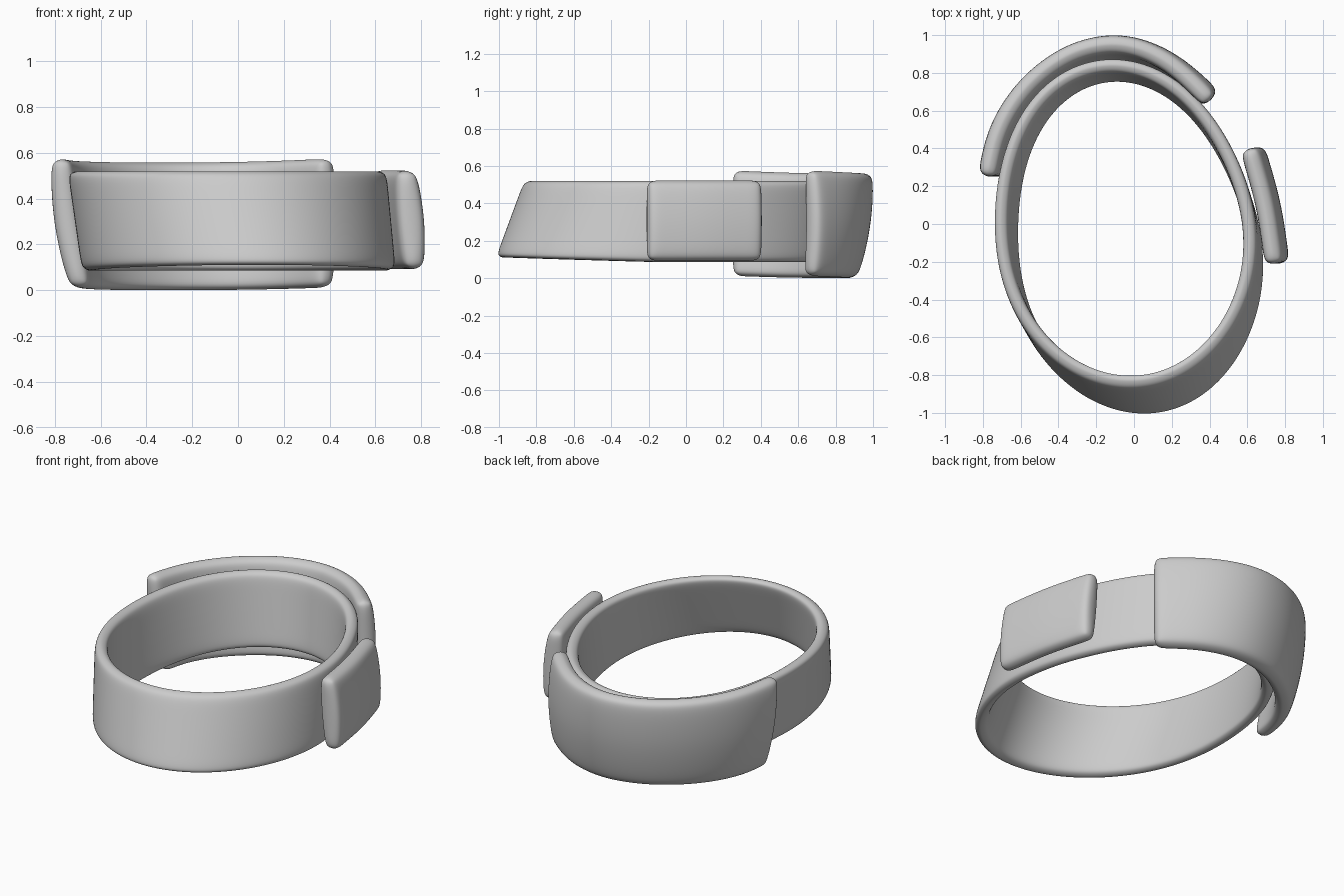
import bpy, bmesh, math
from mathutils import Vector

cube = bpy.data.objects.get("Cube")
if cube:
    bpy.data.objects.remove(cube)

grey = bpy.data.materials.new("plain grey")
grey.use_nodes = True
colour = (0.6, 0.6, 0.6, 1)
grey.diffuse_color = colour
grey.node_tree.nodes["Principled BSDF"].inputs["Base Color"].default_value = colour

ROWS = 4


def oval(cx, cy, a, b, tilt, egg=0.025, count=48):
    """Closed tilted egg, counter-clockwise, fuller towards -x -y."""
    axis = Vector((-math.sin(tilt), math.cos(tilt)))
    side = Vector((math.cos(tilt), math.sin(tilt)))
    out = []
    for i in range(count):
        t = 2 * math.pi * i / count
        p = side * b * math.cos(t) + axis * a * math.sin(t)
        ang = math.atan2(p.y, p.x)
        push = egg * math.sin(2 * ang) * math.sin(ang + math.pi / 4)
        out.append(Vector((cx, cy)) + p - p.normalized() * push)
    return out


def smooth_path(points, steps=2):
    """Curve passing through every point."""
    p = [Vector(q) for q in points]
    p = [2 * p[0] - p[1]] + p + [2 * p[-1] - p[-2]]
    out = []
    for a, b, c, d in zip(p, p[1:], p[2:], p[3:]):
        for k in range(steps):
            t = k / steps
            out.append(0.5 * (2 * b + (c - a) * t + (2 * a - 5 * b + 4 * c - d) * t * t
                              + (3 * b - a - 3 * c + d) * t ** 3))
    return out + [p[-2]]


def band(name, bottom, top, z_range, thick, bevel, bulge=0, taper=0, closed=False):
    """Wall between two plan curves, with rounded rims and ends."""
    bm = bmesh.new()
    n = len(top)
    rings = []
    for i in range(n):
        outer, inner = [], []
        z0, z1 = z_range(i / (n - 1))
        for r in range(ROWS + 1):
            s = r / ROWS
            row = [bottom[j].lerp(top[j], s) for j in
                   ((i - 1) % n if closed else max(i - 1, 0), i,
                    (i + 1) % n if closed else min(i + 1, n - 1))]
            tangent = (row[2] - row[0]).normalized()
            normal = Vector((tangent.y, -tangent.x))
            arch = math.sin(math.pi * s)
            mid = row[1] + normal * bulge * arch
            half = 0.5 * thick * (1 - taper * (1 - arch))
            z = z0 + (z1 - z0) * s
            for side, store in ((half, outer), (-half, inner)):
                q = mid + normal * side
                store.append(bm.verts.new((q.x, q.y, z)))
        rings.append(outer + inner[::-1])
    size = len(rings[0])
    for i in range(n if closed else n - 1):
        a, b = rings[i], rings[(i + 1) % n]
        for k in range(size):
            m = (k + 1) % size
            bm.faces.new((a[k], b[k], b[m], a[m]))
    if not closed:
        # End caps, one quad per row
        for ring in (rings[0], rings[-1]):
            for k in range(ROWS):
                bm.faces.new((ring[k], ring[k + 1], ring[-k - 2], ring[-k - 1]))
    bmesh.ops.recalc_face_normals(bm, faces=bm.faces)
    for face in bm.faces:
        face.smooth = True
    mesh = bpy.data.meshes.new(name)
    bm.to_mesh(mesh)
    bm.free()
    mesh.materials.append(grey)
    obj = bpy.data.objects.new(name, mesh)
    bpy.context.collection.objects.link(obj)
    mod = obj.modifiers.new("rounded rims", "BEVEL")
    mod.width = bevel
    mod.segments = 2
    mod.limit_method = "ANGLE"
    mod.angle_limit = math.radians(50)
    obj.modifiers.new("smooth surface", "SUBSURF").levels = 2


# Leaning oval ring
band("oval_ring",
     oval(0, -0.1, 0.89, 0.64, math.radians(10)),
     oval(-0.05, 0.005, 0.84, 0.655, math.radians(8.5)),
     lambda u: (0.085 + 0.026 * max(0, -math.sin(2 * math.pi * u)), 0.52),
     0.075, 0.032, closed=True)

# Tall curved guard behind the ring, running left to right
guard_top = smooth_path([(0.4, 0.65), (0.24, 0.81), (0.07, 0.915), (-0.12, 0.955),
                         (-0.335, 0.905), (-0.53, 0.77), (-0.665, 0.6),
                         (-0.74, 0.43), (-0.778, 0.25)])
guard_bottom = []
for i, p in enumerate(guard_top):
    u = i / (len(guard_top) - 1)
    guard_bottom.append(p + Vector((0.085 * u ** 1.5, -0.09 * math.sin(math.pi * u))))
band("back_guard", guard_bottom, guard_top,
     lambda u: (0.012 * (2 * u - 1) ** 2, 0.558 + 0.018 * (2 * u - 1) ** 2),
     0.115, 0.042, bulge=0.02, taper=0.15)

# Short plate on the left side
plate_top = smooth_path([(0.738, -0.21), (0.69, 0.1), (0.607, 0.4)], 3)
plate_bottom = [p + Vector((0.035, 0)) for p in plate_top]
band("side_plate", plate_bottom, plate_top,
     lambda u: (0.092, 0.523), 0.125, 0.04, bulge=0.005, taper=0.25)
